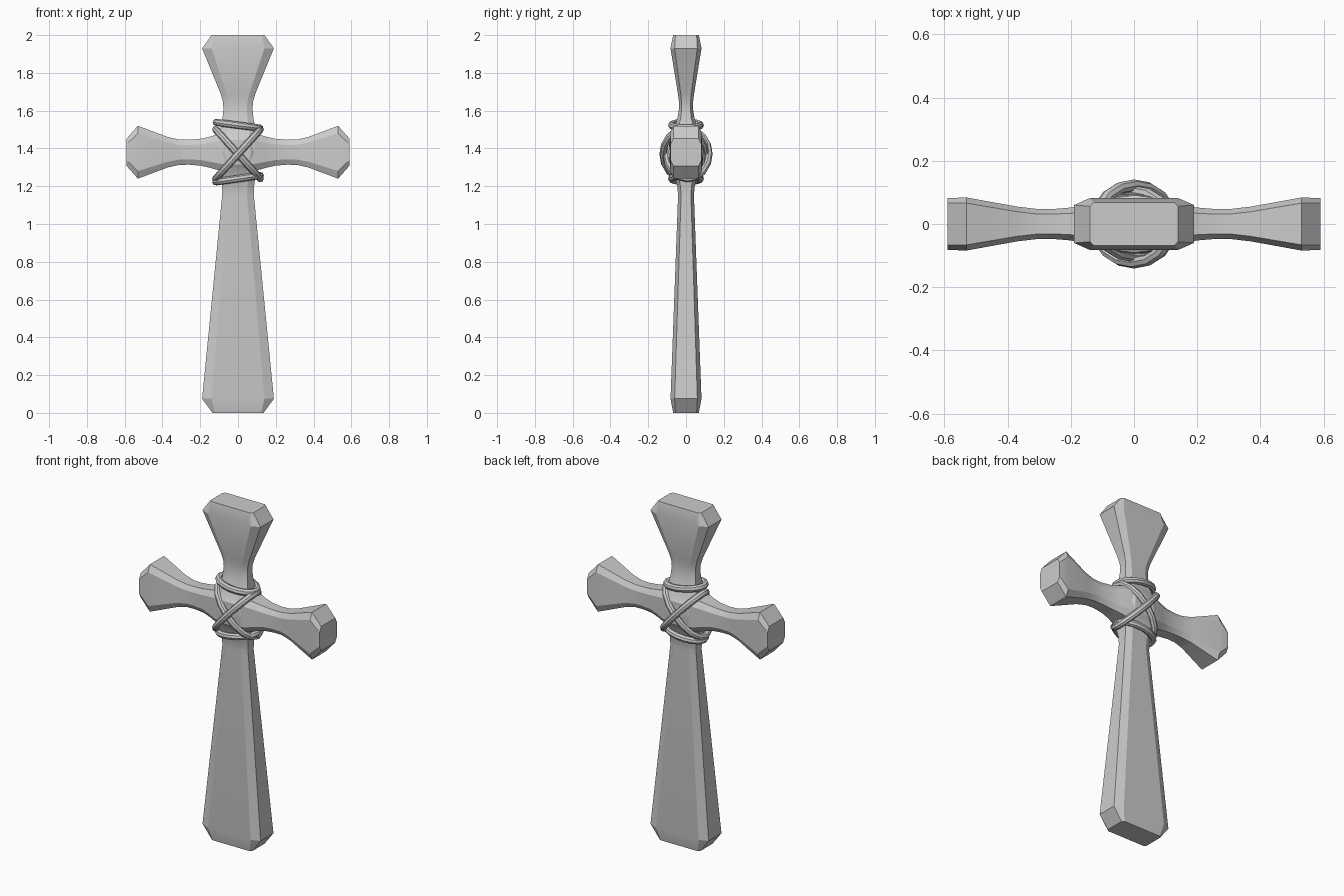
import bpy, bmesh, math
from mathutils import Vector

if "Cube" in bpy.data.objects:
    bpy.data.objects.remove(bpy.data.objects["Cube"])

ARM_Z = 1.38


def loft(name, stations, place):
    """Skin chamfered-rectangle sections: (t, half width, half depth, chamfer w, chamfer d)."""
    bm = bmesh.new()
    rings = []
    for t, w, d, cw, cd in stations:
        pts = [(w, -d + cd), (w, d - cd), (w - cw, d), (-w + cw, d),
               (-w, d - cd), (-w, -d + cd), (-w + cw, -d), (w - cw, -d)]
        rings.append([bm.verts.new(place(t, a, b)) for a, b in pts])
    for r, s in zip(rings, rings[1:]):
        for i in range(8):
            j = (i + 1) % 8
            bm.faces.new((r[i], r[j], s[j], s[i]))
    bm.faces.new(rings[0])
    bm.faces.new(rings[-1])
    bmesh.ops.recalc_face_normals(bm, faces=bm.faces)
    mesh = bpy.data.meshes.new(name)
    bm.to_mesh(mesh)
    bm.free()
    obj = bpy.data.objects.new(name, mesh)
    bpy.context.collection.objects.link(obj)
    return obj


def select(obj):
    bpy.ops.object.select_all(action='DESELECT')
    obj.select_set(True)
    bpy.context.view_layer.objects.active = obj


# Upright: flared foot and head, narrow necks, swollen centre
upright = loft("cross_body", [
    (0.0, .135, .068, .012, .012), (.075, .19, .082, .05, .022),
    (1.15, .084, .042, .036, .016), (1.2, .085, .046, .035, .017),
    (1.25, .092, .06, .035, .02), (1.31, .104, .082, .04, .026),
    (1.38, .11, .093, .042, .03), (1.45, .104, .082, .04, .026),
    (1.51, .092, .06, .035, .02), (1.56, .082, .045, .032, .017),
    (1.61, .077, .037, .03, .014), (1.65, .08, .038, .03, .014),
    (1.69, .092, .043, .032, .015), (1.93, .19, .082, .05, .022),
    (2.0, .14, .068, .012, .012)], lambda t, a, b: (a, b, t))

# Crossbar: one half listed, mirrored to the other side
half = [(.04, .108, .09, .042, .028), (.1, .096, .078, .036, .024),
        (.15, .082, .062, .032, .02), (.2, .071, .052, .03, .018),
        (.26, .066, .047, .028, .016), (.31, .067, .048, .028, .016),
        (.37, .08, .055, .03, .016), (.53, .14, .084, .04, .018),
        (.59, .072, .082, .03, .016)]
bar = loft("crossbar", [(-s[0], *s[1:]) for s in reversed(half)] + half,
           lambda t, a, b: (t, b, ARM_Z + a))

# Fuse both bars
mod = upright.modifiers.new("fuse", 'BOOLEAN')
mod.operation = 'UNION'
mod.solver = 'EXACT'
mod.object = bar
select(upright)
bpy.ops.object.modifier_apply(modifier="fuse")
bpy.data.objects.remove(bar, do_unlink=True)
bpy.ops.object.shade_smooth_by_angle(angle=math.radians(22))


def rope(name, center, axis, depth, n=16, radius=.019):
    """Closed rope loop spanned by a tilted axis in x-z and the depth along y."""
    curve = bpy.data.curves.new(name, 'CURVE')
    curve.dimensions = '3D'
    curve.bevel_depth = radius
    curve.bevel_resolution = 2
    spline = curve.splines.new('POLY')
    spline.points.add(n - 1)
    spline.use_cyclic_u = True
    for i, p in enumerate(spline.points):
        a = 2 * math.pi * i / n
        v = Vector(center) + Vector(axis) * math.cos(a) + Vector((0, depth * math.sin(a), 0))
        p.co = (*v, 1)
    obj = bpy.data.objects.new(name, curve)
    bpy.context.collection.objects.link(obj)
    select(obj)
    bpy.ops.object.convert(target='MESH')
    bpy.ops.object.shade_smooth_by_angle(angle=math.radians(40))


# Two crossing diagonal loops, plus one loop above and one below the crossbar
rope("rope_diagonal_rising", (0, -.01, 1.37), (.118, 0, .13), .112)
rope("rope_diagonal_falling", (0, .01, 1.37), (-.118, 0, .13), .112)
rope("rope_upper", (0, 0, 1.523), (-.115, 0, .015), .076)
rope("rope_lower", (0, 0, 1.24), (.118, 0, .017), .076)
